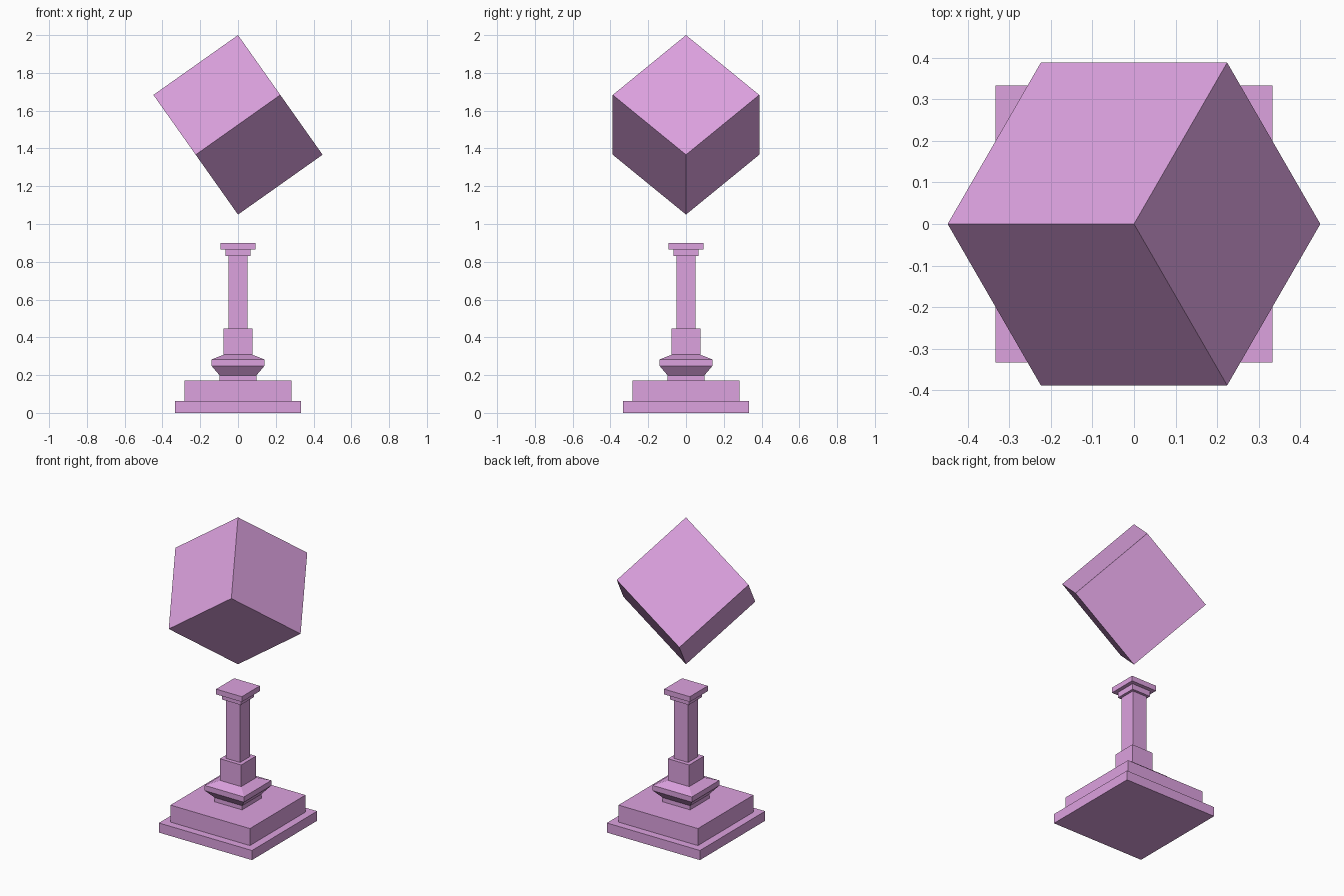
import bpy, bmesh
from math import radians, sin, cos, sqrt
from mathutils import Matrix, Vector

if "Cube" in bpy.data.objects:
    bpy.data.objects.remove(bpy.data.objects["Cube"])

orchid = bpy.data.materials.new("orchid")
orchid.diffuse_color = (0.72, 0.36, 0.74, 1)
orchid.use_nodes = True
orchid.node_tree.nodes["Principled BSDF"].inputs["Base Color"].default_value = orchid.diffuse_color


def add_object(name, bm):
    bmesh.ops.recalc_face_normals(bm, faces=bm.faces)
    mesh = bpy.data.meshes.new(name)
    bm.to_mesh(mesh)
    bm.free()
    mesh.materials.append(orchid)
    obj = bpy.data.objects.new(name, mesh)
    bpy.context.collection.objects.link(obj)
    return obj


def square_loft(name, profile):
    """Loft square rings given as (half width, height) and cap both ends."""
    bm = bmesh.new()
    rings = [[bm.verts.new((sx * w, sy * w, z))
              for sx, sy in ((-1, -1), (1, -1), (1, 1), (-1, 1))]
             for w, z in profile]
    for low, high in zip(rings, rings[1:]):
        for i in range(4):
            j = (i + 1) % 4
            bm.faces.new((low[i], low[j], high[j], high[i]))
    bm.faces.new(rings[0])
    bm.faces.new(rings[-1])
    return add_object(name, bm)


# Stepped plinth, flared collar, shaft and capital in one profile
square_loft("pedestal", [
    (0.333, 0.0), (0.333, 0.062),
    (0.284, 0.062), (0.284, 0.172),
    (0.098, 0.172), (0.098, 0.199),
    (0.14, 0.249), (0.14, 0.283),
    (0.076, 0.308), (0.076, 0.448),
    (0.051, 0.448), (0.051, 0.83),
    (0.067, 0.83), (0.067, 0.866),
    (0.092, 0.866), (0.092, 0.90),
])

# Floating cube balanced on one corner: three edges fall from the top corner
top, bottom = 2.0, 1.05
side = (top - bottom) / sqrt(3)
r = sqrt(2 / 3)
edges = [Vector((r * cos(radians(a)), r * sin(radians(a)), -1 / sqrt(3)))
         for a in (180, 300, 60)]
turn = Matrix(edges).transposed().to_4x4()
bm = bmesh.new()
bmesh.ops.create_cube(bm, size=side,
                      matrix=Matrix.Translation((0, 0, (top + bottom) / 2)) @ turn)
add_object("floating_cube", bm)
